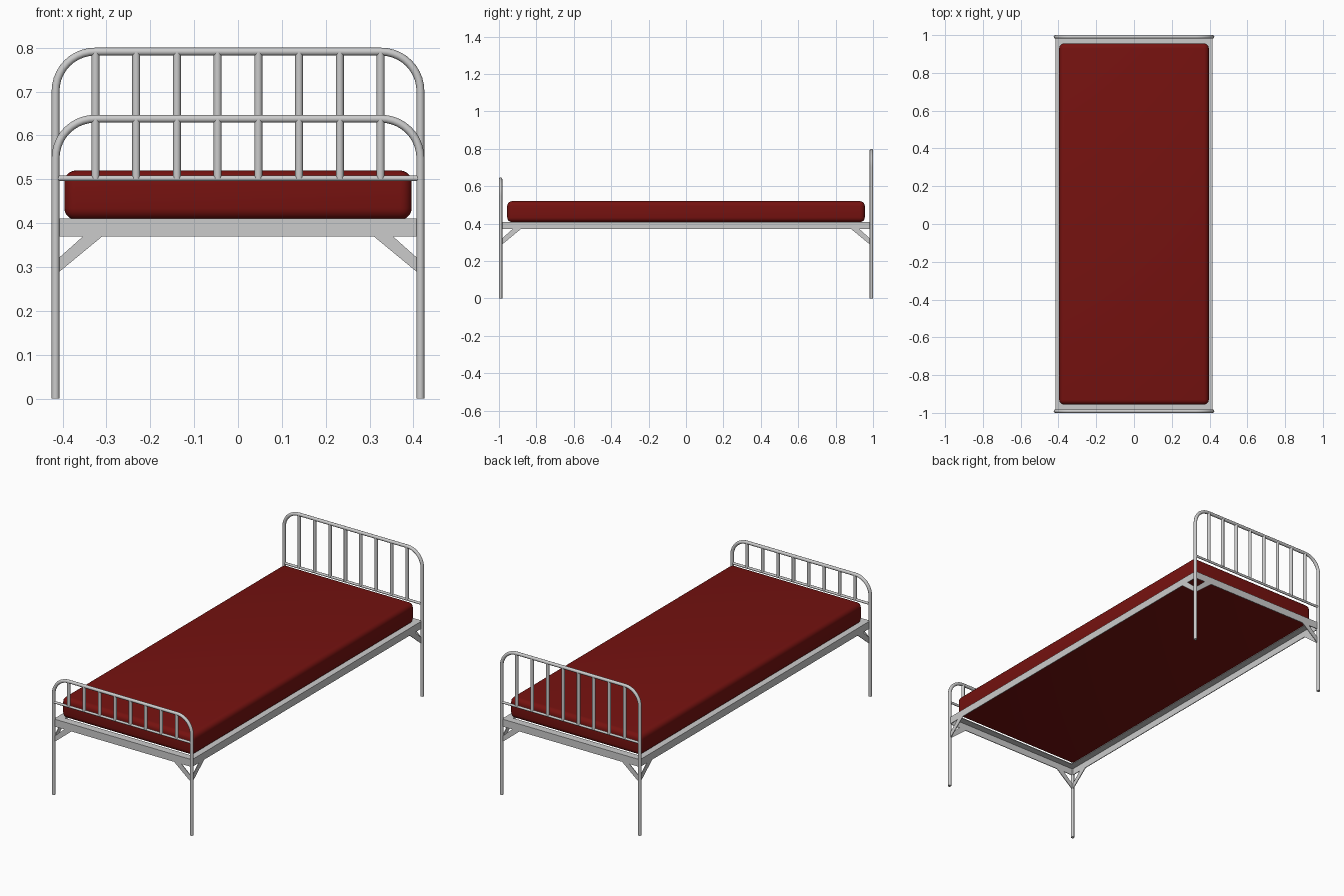
import bpy, bmesh, math

if "Cube" in bpy.data.objects:
    bpy.data.objects.remove(bpy.data.objects["Cube"])

LEG_X, END_Y, R = 0.416, 0.991, 0.009


def finish(obj, smooth=True):
    bpy.ops.object.select_all(action='DESELECT')
    obj.select_set(True)
    bpy.context.view_layer.objects.active = obj
    if smooth:
        bpy.ops.object.shade_smooth_by_angle(angle=math.radians(40))
    return obj


def tube(name, pts, r):
    """Round tube following a list of points."""
    cu = bpy.data.curves.new(name, 'CURVE')
    cu.dimensions = '3D'
    cu.bevel_depth, cu.bevel_resolution, cu.use_fill_caps = r, 4, True
    sp = cu.splines.new('POLY')
    sp.points.add(len(pts) - 1)
    for p, co in zip(sp.points, pts):
        p.co = (*co, 1)
    obj = bpy.data.objects.new(name, cu)
    bpy.context.collection.objects.link(obj)
    finish(obj, False)
    bpy.ops.object.convert(target='MESH')
    return finish(bpy.context.object)


def box(name, lo, hi):
    bpy.ops.mesh.primitive_cube_add(size=1, location=[(a + b) / 2 for a, b in zip(lo, hi)])
    obj = bpy.context.object
    obj.name = name
    obj.scale = [b - a for a, b in zip(lo, hi)]
    bpy.ops.object.transform_apply(location=False, rotation=False, scale=True)
    return obj


def prism(name, pts, offset):
    """Extrude a flat polygon by an offset vector."""
    bm = bmesh.new()
    face = bm.faces.new([bm.verts.new(p) for p in pts])
    ext = bmesh.ops.extrude_face_region(bm, geom=[face])
    bmesh.ops.translate(bm, vec=offset, verts=[v for v in ext['geom'] if isinstance(v, bmesh.types.BMVert)])
    bmesh.ops.recalc_face_normals(bm, faces=bm.faces)
    me = bpy.data.meshes.new(name)
    bm.to_mesh(me)
    bm.free()
    obj = bpy.data.objects.new(name, me)
    bpy.context.collection.objects.link(obj)
    return obj


# Headboard and footboard: bent leg tube, lower rail, spindles
def end_board(name, y, top, bend=0.09):
    cx, cz = LEG_X - bend, top - R - bend
    arc = [(cx + bend * math.cos(a), y, cz + bend * math.sin(a))
           for a in (math.pi / 2 * i / 10 for i in range(11))]
    half = [(LEG_X, y, 0)] + arc
    tube(name + "_legs", half + [(-x, yy, z) for x, yy, z in reversed(half)], R)
    tube(name + "_rail", [(-LEG_X, y, 0.502), (LEG_X, y, 0.502)], 0.0065)
    for i in range(8):
        x = -0.325 + 0.65 * i / 7
        tube(name + "_spindle", [(x, y, 0.502), (x, y, top - R)], R)


end_board("headboard", END_Y, 0.80)
end_board("footboard", -END_Y, 0.647)

# Angle-iron frame: upright web outside, flange inward along the top
Z0, Z1, T, W = 0.37, 0.41, 0.004, 0.04
profile = [(0, Z0), (0, Z1), (W, Z1), (W, Z1 - T), (T, Z1 - T), (T, Z0)]
bm = bmesh.new()
loops = [[bm.verts.new((sx * (LEG_X - d), sy * (END_Y - d), z)) for d, z in profile]
         for sx, sy in ((1, 1), (-1, 1), (-1, -1), (1, -1))]
for i in range(4):
    a, b = loops[i], loops[(i + 1) % 4]
    for j in range(6):
        k = (j + 1) % 6
        bm.faces.new((a[j], b[j], b[k], a[k]))
bmesh.ops.recalc_face_normals(bm, faces=bm.faces)
me = bpy.data.meshes.new("bed_frame")
bm.to_mesh(me)
bm.free()
bpy.context.collection.objects.link(bpy.data.objects.new("bed_frame", me))

# Diagonal corner braces: (distance from leg, height)
brace = [(0, 0.282), (0.108, Z0 + 0.001), (0.064, Z0 + 0.001), (0, 0.314)]
for sx in (-1, 1):
    for sy in (-1, 1):
        prism("end_brace", [(sx * (LEG_X - u), sy * END_Y, z) for u, z in brace], (0, -sy * T, 0))
        prism("side_brace", [(sx * LEG_X, sy * (END_Y - u), z) for u, z in brace], (-sx * T, 0, 0))

# Mattress
mattress = box("mattress", (-0.396, -0.956, 0.408), (0.396, 0.956, 0.52))
bev = mattress.modifiers.new("round", 'BEVEL')
bev.width, bev.segments = 0.026, 5
bpy.ops.object.modifier_apply(modifier="round")
finish(mattress)
mat = bpy.data.materials.new("red_fabric")
mat.diffuse_color = (0.18, 0.006, 0.005, 1)
mat.use_nodes = True
mat.node_tree.nodes["Principled BSDF"].inputs["Base Color"].default_value = mat.diffuse_color
mattress.data.materials.append(mat)
